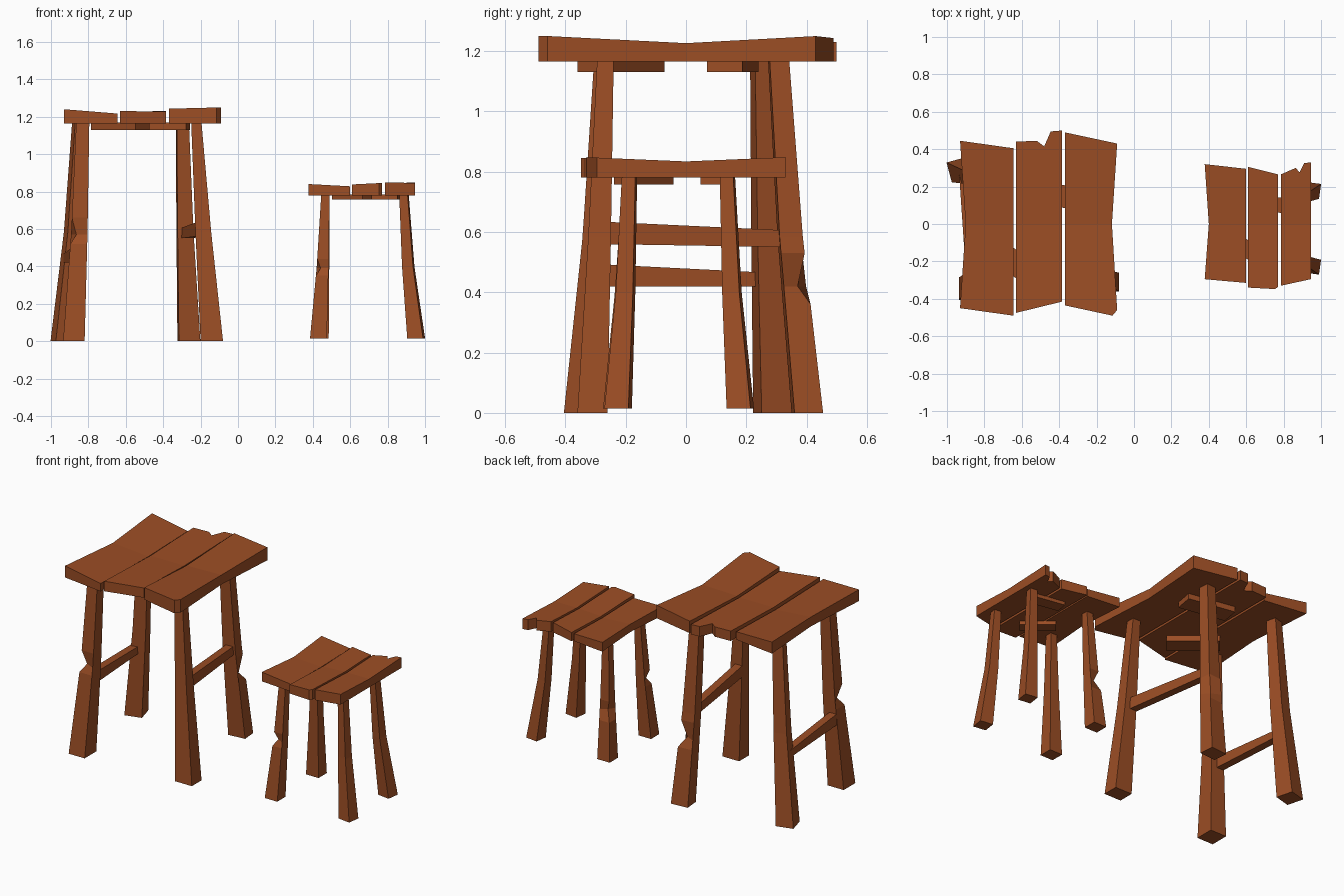
import bpy, bmesh, math
from mathutils import Vector, Matrix

if "Cube" in bpy.data.objects:
    bpy.data.objects.remove(bpy.data.objects["Cube"])

wood = bpy.data.materials.new("reddish brown wood")
wood.diffuse_color = (0.33, 0.075, 0.018, 1)
wood.use_nodes = True
wood.node_tree.nodes["Principled BSDF"].inputs["Base Color"].default_value = wood.diffuse_color


def finish(name, bm):
    bmesh.ops.recalc_face_normals(bm, faces=bm.faces[:])
    me = bpy.data.meshes.new(name)
    bm.to_mesh(me)
    bm.free()
    me.materials.append(wood)
    ob = bpy.data.objects.new(name, me)
    bpy.context.collection.objects.link(ob)


def plank(name, front, back, left_mid, right_mid, z0, zl, zr, dip):
    """Board with ragged ends, pinched and sagging at its middle."""
    bm = bmesh.new()
    xa, xb = front[0][0], front[-1][0]
    half = abs(front[0][1])
    loop = front + [(right_mid, 0)] + back[::-1] + [(left_mid, 0)]

    def top(x, y):
        t = (x - xa) / (xb - xa)
        return zl + (zr - zl) * t - dip * max(0, 1 - abs(y) / half)

    lo = [bm.verts.new((x, y, z0)) for x, y in loop]
    hi = [bm.verts.new((x, y, top(x, y))) for x, y in loop]
    n, f = len(loop), len(front)
    for ring in (lo, hi):
        bm.faces.new(ring[:f + 1] + [ring[-1]])
        bm.faces.new(ring[f:])
    for i in range(n):
        j = (i + 1) % n
        bm.faces.new((lo[i], lo[j], hi[j], hi[i]))
    finish(name, bm)


def leg(name, bottom, top, z0, z1, bend, rot=0, dent=None):
    """Tapered, bent leg; dent = (corner, z low, z deep, z high, depth)."""
    bm = bmesh.new()
    zm = z0 + (z1 - z0) * 0.5
    mid = [(b + t) / 2 + (t - b) * bend for b, t in zip(bottom, top)]
    keys = [(z0, bottom), (zm, mid), (z1, top)]

    def rect(z):
        (za, a), (zb, b) = keys[:2] if z <= zm else keys[1:]
        t = (z - za) / (zb - za)
        x0, x1, y0, y1 = [p + (q - p) * t for p, q in zip(a, b)]
        c = Vector(((x0 + x1) / 2, (y0 + y1) / 2, z))
        r = Matrix.Rotation(math.radians(rot), 3, 'Z')
        return [c + r @ (Vector((x, y, z)) - c)
                for x, y in ((x0, y0), (x1, y0), (x1, y1), (x0, y1))], c

    levels = {z0, zm, z1}
    if dent:
        levels = {z for z in levels if not dent[1] < z < dent[3]} | set(dent[1:4])
    rings = []
    for z in sorted(levels):
        pts, c = rect(z)
        if dent and z == dent[2]:
            k = dent[0]
            pts[k] += (c - pts[k]).normalized() * dent[4]
        rings.append([bm.verts.new(p) for p in pts])
    for a, b in zip(rings, rings[1:]):
        for i in range(4):
            j = (i + 1) % 4
            bm.faces.new((a[i], a[j], b[j], b[i]))
    bm.faces.new(rings[0])
    bm.faces.new(rings[-1])
    finish(name, bm)


def cleat(name, x, y, z0, z1, length, width, deg):
    bm = bmesh.new()
    m = (Matrix.Translation((x, y, (z0 + z1) / 2))
         @ Matrix.Rotation(math.radians(deg), 4, 'Z')
         @ Matrix.Diagonal((length, width, z1 - z0, 1)))
    bmesh.ops.create_cube(bm, size=1, matrix=m)
    finish(name, bm)


def stretcher(name, a, b, w):
    """Rail between two ends given as (x, y, z low, z high)."""
    bm = bmesh.new()
    rings = [[bm.verts.new((x + sx * w / 2, y, z)) for sx, z in
              ((-1, lo), (1, lo), (1, hi), (-1, hi))] for x, y, lo, hi in (a, b)]
    for i in range(4):
        j = (i + 1) % 4
        bm.faces.new((rings[0][i], rings[0][j], rings[1][j], rings[1][i]))
    for r in rings:
        bm.faces.new(r)
    finish(name, bm)


# Tall stool seat
plank("tall_seat_left", [(-.93, -.45), (-.645, -.49)], [(-.93, .445), (-.645, .405)],
      -.90, -.645, 1.165, 1.24, 1.217, .012)
plank("tall_seat_middle", [(-.63, -.475), (-.385, -.415)],
      [(-.63, .44), (-.52, .445), (-.48, .415), (-.445, .495), (-.385, .50)],
      -.63, -.385, 1.165, 1.23, 1.23, .015)
plank("tall_seat_right", [(-.37, -.435), (-.115, -.49), (-.09, -.46)],
      [(-.37, .49), (-.09, .43)], -.37, -.118, 1.165, 1.243, 1.25, .023)
cleat("tall_front_cleat", -.63, -.215, 1.13, 1.168, .31, .117, -40)
cleat("tall_back_cleat", -.42, .155, 1.13, 1.168, .31, .12, -10)

# Tall stool legs and rails
leg("tall_front_left_leg", (-.935, -.82, -.405, -.285), (-.865, -.795, -.305, -.24),
    0, 1.166, .12, 0, (0, .52, .57, .66, .04))
leg("tall_front_right_leg", (-.2, -.08, -.36, -.26), (-.25, -.195, -.295, -.24),
    0, 1.166, .05)
leg("tall_back_left_leg", (-.99, -.88, .235, .345), (-.88, -.815, .22, .285),
    0, 1.166, .12, 15)
leg("tall_back_right_leg", (-.32, -.205, .355, .45), (-.33, -.265, .275, .34),
    0, 1.166, .1, 5, (2, .36, .42, .53, .05))
stretcher("tall_left_rail", (-.87, -.32, .42, .495), (-.91, .27, .42, .465), .05)
stretcher("tall_right_rail", (-.20, -.29, .56, .635), (-.28, .34, .55, .605), .05)

# Short stool seat
plank("short_seat_left", [(.378, -.295), (.60, -.315)], [(.378, .32), (.60, .295)],
      .40, .60, .78, .84, .828, .008)
plank("short_seat_middle", [(.61, -.34), (.755, -.348), (.77, -.335)],
      [(.61, .305), (.77, .265)], .61, .77, .78, .838, .846, .012)
plank("short_seat_right", [(.785, -.33), (.945, -.295)],
      [(.785, .265), (.865, .30), (.885, .275), (.91, .325), (.945, .33)],
      .785, .945, .78, .848, .848, .014)
cleat("short_front_cleat", .61, -.14, .758, .783, .21, .08, -40)
cleat("short_back_cleat", .755, .105, .758, .783, .21, .08, -10)

# Short stool legs
leg("short_front_left_leg", (.385, .475, -.275, -.19), (.445, .49, -.21, -.165),
    .015, .782, .1, 0, (0, .35, .39, .44, .03))
leg("short_front_right_leg", (.91, .995, -.265, -.185), (.865, .91, -.21, -.165),
    .015, .782, .15, -8)
leg("short_back_left_leg", (.395, .485, .135, .22), (.445, .49, .115, .16),
    .015, .782, .1, 0, (3, .26, .33, .39, .035))
leg("short_back_right_leg", (.912, .995, .14, .22), (.865, .91, .115, .16),
    .015, .782, .15, -8)
